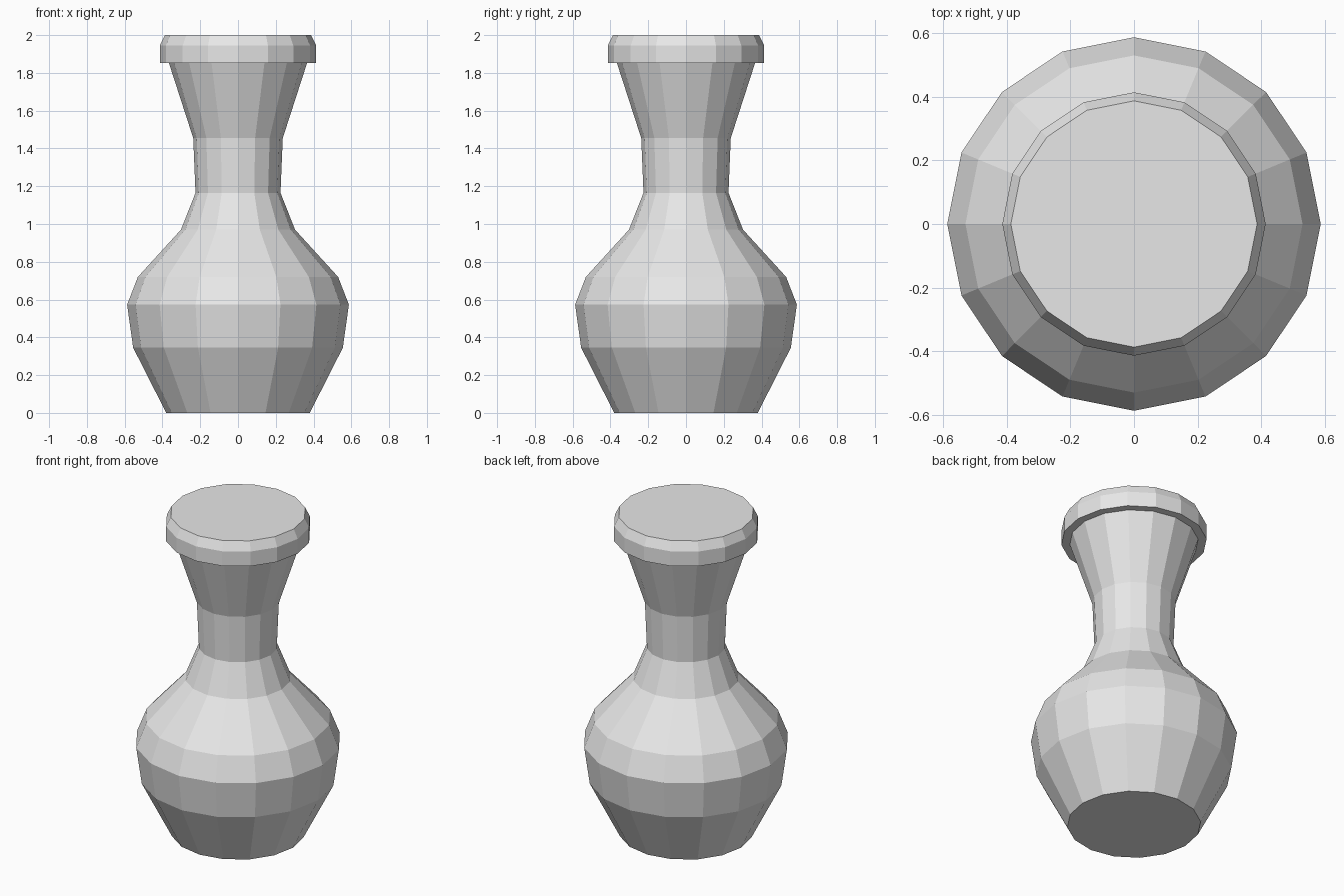
import bpy
import bmesh
from math import cos, sin, tau

cube = bpy.data.objects.get("Cube")
if cube:
    bpy.data.objects.remove(cube, do_unlink=True)

SIDES = 16

grey = bpy.data.materials.new("light_grey")
grey.use_nodes = True
colour = (0.8, 0.8, 0.8, 1)
grey.diffuse_color = colour
grey.node_tree.nodes["Principled BSDF"].inputs["Base Color"].default_value = colour


def lathe(name, profile):
    """Spin (radius, height) points around z and cap both ends."""
    bm = bmesh.new()
    rings = [[bm.verts.new((r * cos(tau * i / SIDES), r * sin(tau * i / SIDES), z))
              for i in range(SIDES)] for r, z in profile]
    for low, high in zip(rings, rings[1:]):
        for i in range(SIDES):
            j = (i + 1) % SIDES
            bm.faces.new((low[i], low[j], high[j], high[i]))
    bm.faces.new(rings[0][::-1])
    bm.faces.new(rings[-1])
    mesh = bpy.data.meshes.new(name)
    bm.to_mesh(mesh)
    bm.free()
    mesh.materials.append(grey)
    obj = bpy.data.objects.new(name, mesh)
    bpy.context.collection.objects.link(obj)
    return obj


# Rounded belly, narrow neck, flared throat and overhanging lip in one profile
lathe("vase", [
    (0.38, 0), (0.555, 0.345), (0.587, 0.573), (0.53, 0.72),
    (0.302, 0.97), (0.225, 1.165), (0.237, 1.455), (0.366, 1.853),
    (0.414, 1.853), (0.414, 1.945), (0.387, 2),
])
